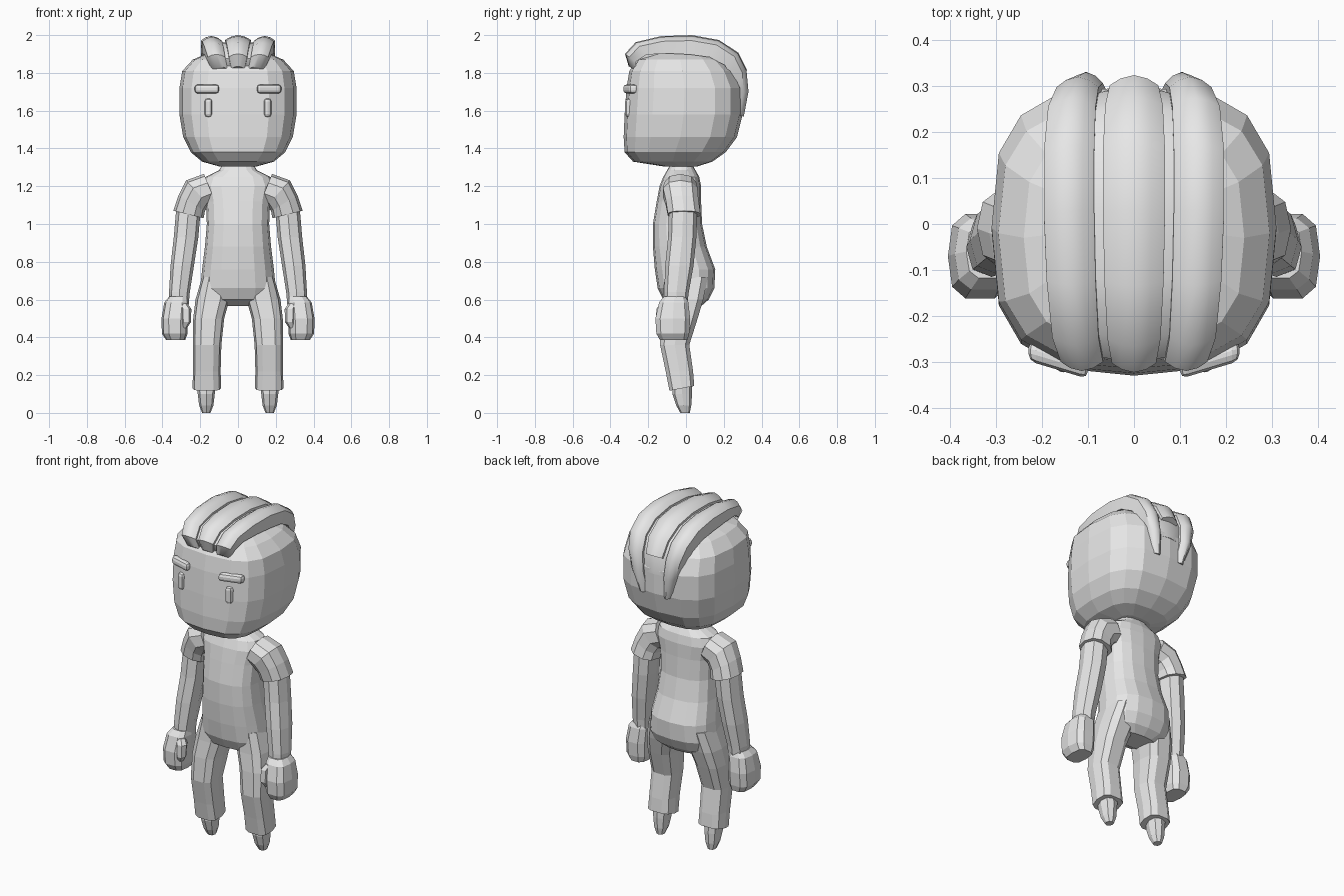
import bpy, bmesh
from math import sin, cos, pi, copysign
from mathutils import Vector

if "Cube" in bpy.data.objects:
    bpy.data.objects.remove(bpy.data.objects["Cube"])

grey = bpy.data.materials.new("light_grey")
grey.use_nodes = True
grey.diffuse_color = (0.8, 0.8, 0.8, 1)
grey.node_tree.nodes["Principled BSDF"].inputs["Base Color"].default_value = (0.8, 0.8, 0.8, 1)


def skin(name, loops, mirror=False, smooth=False):
    """Join a stack of closed loops with quads and cap both ends."""
    bm = bmesh.new()
    rows = [[bm.verts.new(p) for p in loop] for loop in loops]
    n = len(rows[0])
    for a, b in zip(rows, rows[1:]):
        for i in range(n):
            j = (i + 1) % n
            bm.faces.new((a[i], a[j], b[j], b[i]))
    bm.faces.new(rows[0])
    bm.faces.new(rows[-1])
    bmesh.ops.recalc_face_normals(bm, faces=bm.faces)
    mesh = bpy.data.meshes.new(name)
    bm.to_mesh(mesh)
    bm.free()
    mesh.materials.append(grey)
    ob = bpy.data.objects.new(name, mesh)
    bpy.context.collection.objects.link(ob)
    if mirror:
        ob.modifiers.new("both_sides", "MIRROR")
    if smooth:
        bpy.ops.object.select_all(action="DESELECT")
        ob.select_set(True)
        bpy.context.view_layer.objects.active = ob
        bpy.ops.object.shade_smooth_by_angle(angle=0.7)
    return ob


def ring(x, y, z, rx, ry, tilt_x=0, tilt_y=0, n=10, power=2.4):
    """Rounded-box outline, optionally sloping along x or y."""
    pts = []
    for i in range(n):
        a = 2 * pi * i / n
        u = copysign(abs(cos(a)) ** (2 / power), cos(a)) * rx
        v = copysign(abs(sin(a)) ** (2 / power), sin(a)) * ry
        pts.append((x + u, y + v, z + tilt_x * u + tilt_y * v))
    return pts


def body(name, rows, n, power):
    """Centred form from rows of height, half width, front and back."""
    return skin(name, [ring(0, (f + b) / 2, z, w, (b - f) / 2, n=n, power=power)
                       for z, w, f, b in rows])


def limb(name, rows, n=10, power=2.4):
    return skin(name, [ring(*r, n=n, power=power) for r in rows], mirror=True)


# Head
body("head", [(1.305, .10, -.12, .06), (1.33, .19, -.28, .14), (1.38, .25, -.325, .21),
              (1.46, .29, -.33, .27), (1.58, .31, -.325, .30), (1.72, .31, -.315, .30),
              (1.81, .295, -.30, .26), (1.87, .24, -.26, .20), (1.905, .16, -.17, .13),
              (1.92, .06, -.05, .05)], 16, 3)

# Torso with neck and seat
body("torso", [(1.32, .08, -.08, .03), (1.285, .10, -.10, .05), (1.25, .17, -.12, .07),
               (1.2, .19, -.14, .08), (1.12, .17, -.155, .08), (1.0, .165, -.175, .085),
               (.88, .175, -.175, .11), (.76, .19, -.165, .155), (.66, .20, -.15, .15),
               (.6, .185, -.12, .12), (.565, .12, -.05, .08)], 16, 2.5)

# Arms
limb("sleeves", [(.15, -.03, 1.19, .03, .09, 2.5), (.215, -.03, 1.165, .06, .095, 1.1),
                 (.245, -.02, 1.11, .07, .09, .6), (.262, -.01, 1.05, .08, .09, .25)])
limb("forearms", [(.262, -.015, 1.08, .065, .075), (.275, -.02, .93, .065, .075),
                  (.295, -.035, .78, .062, .075), (.31, -.05, .64, .055, .065),
                  (.312, -.055, .56, .05, .06)], 8)
limb("hands", [(.315, -.06, .615, .05, .06), (.325, -.065, .585, .065, .08),
               (.335, -.07, .5, .07, .095), (.335, -.07, .42, .068, .09),
               (.33, -.065, .385, .05, .075)], 10, 3)
limb("thumbs", [(.29, -.115, .58, .022, .025), (.275, -.13, .55, .028, .03),
                (.275, -.135, .48, .026, .028), (.285, -.13, .45, .015, .015)], 6)

# Legs and feet
limb("trouser_legs", [(.12, 0, .72, .07, .12), (.135, -.015, .6, .09, .11),
                      (.155, -.035, .5, .082, .10), (.163, -.06, .36, .075, .08),
                      (.165, -.035, .22, .073, .075), (.165, -.022, .13, .076, .068, 0, .19)], 10, 3)
limb("feet", [(.168, -.02, .15, .05, .05), (.168, -.02, .1, .045, .052),
              (.168, -.012, .04, .038, .04), (.168, -.005, 0, .022, .025)], 8)

# Hair: strands swept over the head from forehead to nape
PATH = [(-.295, 1.83), (-.315, 1.895), (-.26, 1.955), (-.13, 1.985), (.03, 1.99),
        (.17, 1.965), (.27, 1.90), (.315, 1.81), (.325, 1.7), (.3, 1.57)]


def strand(name, xs, widths, lift, end, mirror=False):
    """xs and widths hold front, middle and back values."""
    loops = []
    path = PATH[:end]
    for i, (y, z) in enumerate(path):
        t = i / (len(PATH) - 1)
        s = abs(2 * t - 1) ** 2
        side = 0 if t < .5 else 2
        x = xs[1] + (xs[side] - xs[1]) * s
        w = widths[1] + (widths[side] - widths[1]) * s
        out = Vector((0, y, z - 1.65)).normalized()
        depth = .1 - .055 * s
        loop = []
        for u, drop in ((-1, depth), (-1, .025), (-.55, .008), (0, 0),
                        (.55, .008), (1, .025), (1, depth)):
            loop.append(Vector((x + u * w, y, z)) + out * (lift - drop))
        loops.append(loop)
    skin(name, loops, mirror, True)


strand("middle_hair_strand", (0, 0, 0), (.035, .068, .02), .01, 8)
strand("side_hair_strands", (.095, .142, .08), (.04, .055, .025), .006, 10, True)
strand("hair_base", (0, 0, 0), (.10, .15, .05), -.022, 9)


# Face details: rounded bars set into the face
def bar(name, centre, size, turn):
    bpy.ops.mesh.primitive_cube_add(size=1, location=(0, 0, 0))
    ob = bpy.context.object
    ob.name = name
    for v in ob.data.vertices:
        x, y, z = (v.co[k] * size[k] for k in range(3))
        v.co = (centre[0] + x, centre[1] + y + turn * x, centre[2] + z)
    ob.data.materials.append(grey)
    ob.modifiers.new("both_sides", "MIRROR")
    bevel = ob.modifiers.new("rounded", "BEVEL")
    bevel.width = .017
    bevel.segments = 2


bar("eyebrows", (.165, -.295, 1.715), (.13, .045, .048), .3)
bar("eyes", (.157, -.302, 1.615), (.04, .04, .1), .2)
